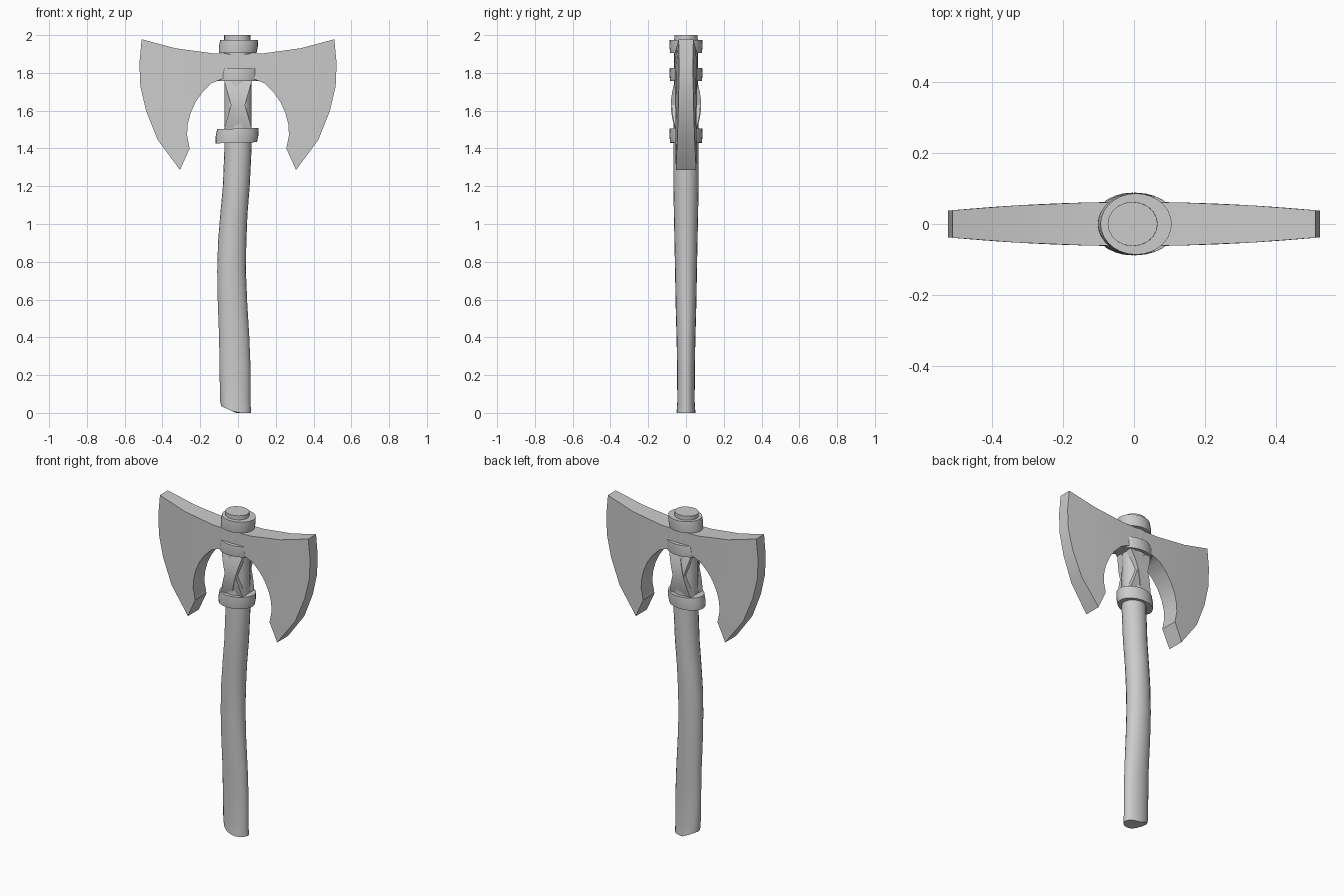
import bpy, bmesh, math

cube = bpy.data.objects.get("Cube")
if cube:
    bpy.data.objects.remove(cube, do_unlink=True)

grey = bpy.data.materials.new("plain grey")
grey.use_nodes = True
colour = (0.6, 0.6, 0.6, 1)
grey.diffuse_color = colour
grey.node_tree.nodes["Principled BSDF"].inputs["Base Color"].default_value = colour


def finish(name, bm, angle=35):
    bmesh.ops.recalc_face_normals(bm, faces=bm.faces)
    mesh = bpy.data.meshes.new(name)
    bm.to_mesh(mesh)
    bm.free()
    mesh.materials.append(grey)
    obj = bpy.data.objects.new(name, mesh)
    bpy.context.collection.objects.link(obj)
    bpy.ops.object.select_all(action='DESELECT')
    obj.select_set(True)
    bpy.context.view_layer.objects.active = obj
    bpy.ops.object.shade_smooth_by_angle(angle=math.radians(angle))
    return obj


def loft(bm, rings, closed=False):
    """Join equal rings of points; cap the ends unless closed."""
    rows = [[bm.verts.new(p) for p in ring] for ring in rings]
    n = len(rows[0])
    pairs = list(zip(rows, rows[1:])) + ([(rows[-1], rows[0])] if closed else [])
    for a, b in pairs:
        for i in range(n):
            j = (i + 1) % n
            bm.faces.new((a[i], a[j], b[j], b[i]))
    if not closed:
        bm.faces.new(rows[0])
        bm.faces.new(rows[-1])


def ellipse(cx, rx, ry, z, sides, tilt=0):
    ring = []
    for i in range(sides):
        a = math.tau * i / sides
        x = rx * math.cos(a)
        ring.append((cx + x, ry * math.sin(a), z + tilt * x))
    return ring


# Bent handle: height, centre x, half width, half depth
stations = [(0.0, -0.01, 0.078, 0.05), (0.06, -0.014, 0.081, 0.046),
            (0.25, -0.016, 0.082, 0.047), (0.4, -0.02, 0.08, 0.05),
            (0.58, -0.029, 0.078, 0.055), (0.75, -0.034, 0.076, 0.058),
            (0.9, -0.031, 0.075, 0.061), (1.05, -0.022, 0.072, 0.064),
            (1.2, -0.009, 0.071, 0.067), (1.4, 0.0, 0.072, 0.067),
            (1.7, 0.0, 0.072, 0.065), (2.0, -0.004, 0.07, 0.062)]
rings = [ellipse(cx, rx, ry, z, 20) for z, cx, rx, ry in stations]
# Slanted chip at the foot
rings[0] = [(x, y, max(0.005, -0.45 * (x + 0.01)) if x < -0.01 else 0) for x, y, z in rings[0]]
bm = bmesh.new()
loft(bm, rings)
finish("handle", bm)

# Three collars around the handle
for name, low, high, cx, rx, tilt in [("lower_collar", 1.43, 1.505, -0.005, 0.113, 0.03),
                                      ("middle_collar", 1.757, 1.825, 0.005, 0.119, 0.0),
                                      ("top_collar", 1.905, 1.975, 0.002, 0.103, 0.0)]:
    bm = bmesh.new()
    loft(bm, [ellipse(cx - 0.004, rx * 0.97, 0.084, low, 28, tilt),
              ellipse(cx, rx, 0.088, (low + high) / 2, 28, tilt),
              ellipse(cx + 0.004, rx * 0.97, 0.086, high, 28, tilt)])
    finish(name, bm)

# Twin blade: matching points along its lower and outer outlines
inner = [(0.0, 1.77), (0.08, 1.77), (0.14, 1.745), (0.19, 1.695), (0.225, 1.645),
         (0.25, 1.59), (0.266, 1.53), (0.27, 1.47), (0.256, 1.4)]
outer = [(0.0, 1.9), (0.13, 1.903), (0.33, 1.93), (0.51, 1.978), (0.522, 1.85),
         (0.517, 1.73), (0.487, 1.6), (0.425, 1.445), (0.307, 1.286)]


def half_depth(x):
    return 0.062 - 0.09 * x * x


def blade_section(lo, hi, side):
    (a, b), (c, d) = lo, hi
    m, n = (a + c) / 2, (b + d) / 2
    front = [(side * x, -half_depth(x), z) for x, z in ((a, b), (m, n), (c, d))]
    return front + [(x, -y, z) for x, y, z in reversed(front)]


bm = bmesh.new()
sections = list(zip(inner, outer))
loft(bm, [blade_section(lo, hi, -1) for lo, hi in reversed(sections)]
     + [blade_section(lo, hi, 1) for lo, hi in sections[1:]])
finish("twin_blade", bm, 30)

# Crossed straps, bowed outward on front and back
steps = 8
for face, y_side in (("front", -1), ("back", 1)):
    for lean, x_side in (("left", 1), ("right", -1)):
        bm = bmesh.new()
        rings = []
        for i in range(steps + 1):
            t = i / steps
            bow = math.sin(math.pi * t)
            x = x_side * (-0.04 + 0.08 * t)
            z = 1.49 + 0.28 * t
            y = 0.064 + 0.024 * bow
            if x_side < 0:
                y -= 0.004
            half = 0.037
            rings.append([(x - half, y_side * (y - 0.008), z), (x + half, y_side * (y - 0.008), z),
                          (x + half, y_side * 0.02, z), (x - half, y_side * 0.02, z)])
        loft(bm, rings)
        finish(f"{face}_strap_{lean}", bm)
